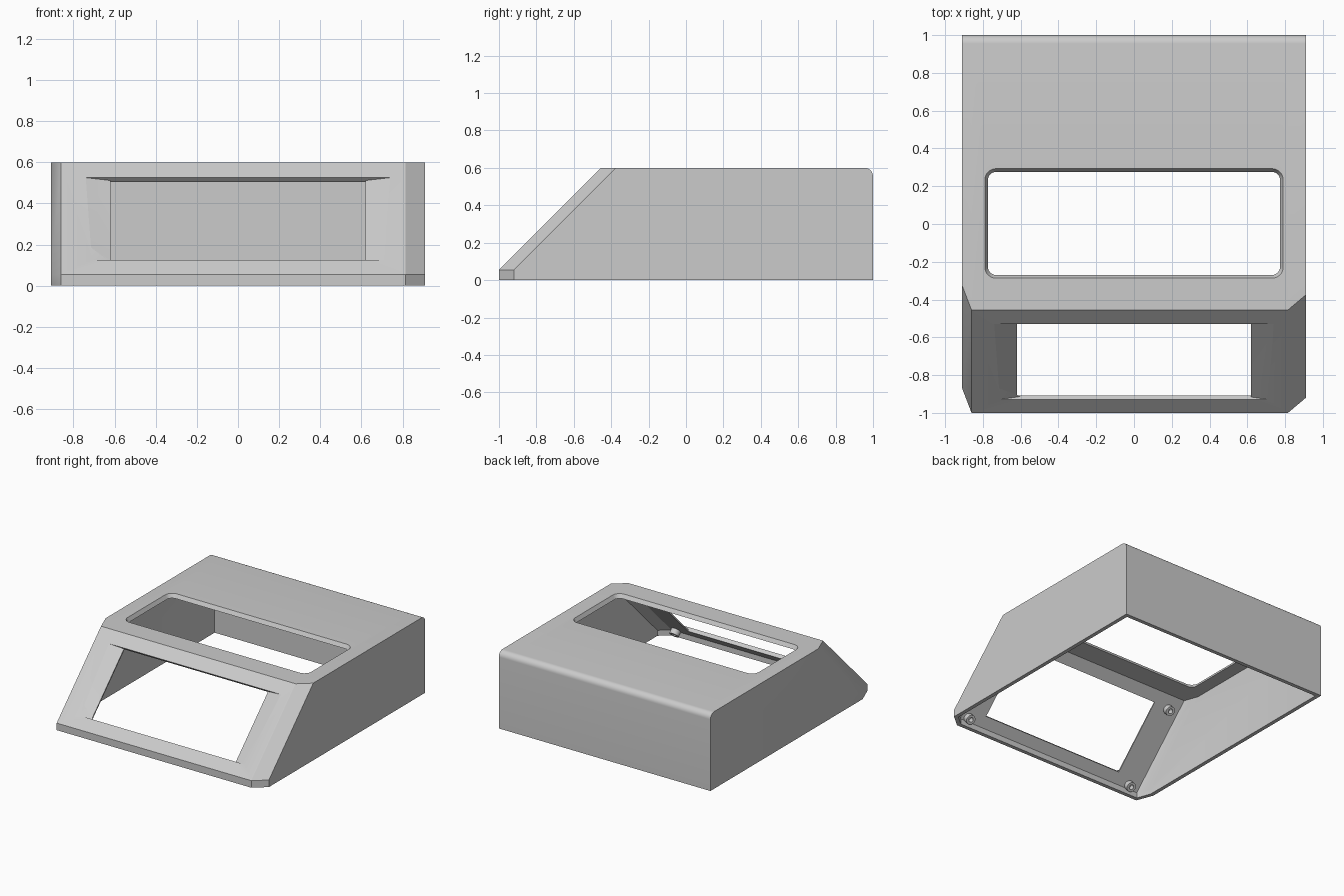
import bpy
import bmesh
from math import sin, cos, pi, sqrt
from mathutils import Vector

if "Cube" in bpy.data.objects:
    bpy.data.objects.remove(bpy.data.objects["Cube"], do_unlink=True)

HEIGHT, LIP, WALL = 0.6, 0.055, 0.03

grey = bpy.data.materials.new("light_grey_plastic")
grey.use_nodes = True
colour = (0.6, 0.6, 0.6, 1)
grey.diffuse_color = colour
grey.node_tree.nodes["Principled BSDF"].inputs["Base Color"].default_value = colour


def add_object(name, bm):
    bmesh.ops.recalc_face_normals(bm, faces=bm.faces)
    mesh = bpy.data.meshes.new(name)
    bm.to_mesh(mesh)
    bm.free()
    mesh.materials.append(grey)
    obj = bpy.data.objects.new(name, mesh)
    bpy.context.collection.objects.link(obj)
    return obj


def loft(name, rings, closed=False):
    """Skin a row of rings; cap the ends, or join the last ring to the first."""
    bm = bmesh.new()
    rows = [[bm.verts.new(p) for p in ring] for ring in rings]
    n = len(rows[0])
    pairs = list(zip(rows, rows[1:]))
    if closed:
        pairs.append((rows[-1], rows[0]))
    else:
        bm.faces.new(rows[0])
        bm.faces.new(rows[-1])
    for a, b in pairs:
        for i in range(n):
            j = (i + 1) % n
            bm.faces.new((a[i], a[j], b[j], b[i]))
    return add_object(name, bm)


def hull(name, points):
    bm = bmesh.new()
    for p in points:
        bm.verts.new(p)
    bmesh.ops.convex_hull(bm, input=bm.verts)
    return add_object(name, bm)


def on_slope(x, s, depth):
    """Point at distance s up the sloping panel and depth behind its face."""
    return Vector((x, -1 + (s + depth) / sqrt(2), LIP + (s - depth) / sqrt(2)))


def smooth(obj):
    bpy.ops.object.select_all(action="DESELECT")
    obj.select_set(True)
    bpy.context.view_layer.objects.active = obj
    bpy.ops.object.shade_smooth_by_angle(angle=0.5)


def stations(profile, offsets):
    # the front corners are cut back: only the front of the profile shifts
    return [[(x, y + (shift if y < 0 else 0), z) for y, z in profile]
            for x, shift in offsets]


# Housing body: side profile with a rounded rear top edge
R = 0.045
rear = [(1 - R + R * sin(a * pi / 16), HEIGHT - R + R * cos(a * pi / 16))
        for a in range(9)]
outer = [(-1, 0), (-1, LIP), (LIP - 1 + HEIGHT - 2 * LIP, HEIGHT)] + rear + [(1, 0)]
housing = loft("housing", stations(
    outer, [(-0.91, 0.13), (-0.86, 0), (0.815, 0), (0.91, 0.08)]))

# Hollow interior, open underneath
front = WALL - 1
rise = 1 + LIP - WALL * sqrt(2)
top = HEIGHT - WALL
inner = [(front, -0.1), (front, front + rise), (top - rise, top),
         (1 - WALL, top), (1 - WALL, -0.1)]
cutters = [loft("interior_cutter", stations(
    inner, [(-0.88, 0.107), (-0.84, 0), (0.804, 0), (0.88, 0.064)]))]

# Front window with shallow flared sides
LOW, HIGH = 0.1, 0.665
cutters.append(hull("window_cutter", [
    on_slope(x, s, d) for x in (-0.62, 0.62) for s in (LOW, HIGH) for d in (-0.1, 0.1)]))
for side in (-1, 1):
    points = [on_slope(side * 0.71, LOW, 0), on_slope(side * 0.74, HIGH, 0)]
    points += [on_slope(side * 0.6, s, d) for s in (LOW, HIGH) for d in (-0.02, 0.023)]
    cutters.append(hull("flare_cutter", points))


# Rounded opening in the top, with a chamfered rim
def rounded_rect(grow, z):
    r = 0.06 + grow
    ring = []
    for q, (sx, sy) in enumerate([(1, 1), (-1, 1), (-1, -1), (1, -1)]):
        for i in range(9):
            a = (q + i / 8) * pi / 2
            ring.append((sx * 0.73 + r * cos(a), sy * 0.23 + r * sin(a) + 0.003, z))
    return ring


cutters.append(loft("top_opening_cutter", [
    rounded_rect(0.017, HEIGHT + WALL), rounded_rect(-0.017, top), rounded_rect(-0.017, 0.5)]))

# Cut the housing, then discard the cutters
for cutter in cutters:
    cutter.hide_render = True
    mod = housing.modifiers.new(cutter.name, "BOOLEAN")
    mod.operation = "DIFFERENCE"
    mod.solver = "EXACT"
    mod.object = cutter
bpy.context.view_layer.update()
evaluated = housing.evaluated_get(bpy.context.evaluated_depsgraph_get())
cut_mesh = bpy.data.meshes.new_from_object(evaluated)
housing.modifiers.clear()
housing.data = cut_mesh
for cutter in cutters:
    bpy.data.objects.remove(cutter, do_unlink=True)
smooth(housing)

# Hollow screw posts behind the window corners
for side, across in (("right", -0.75), ("left", 0.75)):
    for level, s in (("lower", 0.04), ("upper", 0.655)):
        rings = [[on_slope(across + r * cos(i * pi / 12), s + r * sin(i * pi / 12), d)
                  for i in range(24)]
                 for r, d in ((0.036, 0.026), (0.036, 0.07), (0.018, 0.07), (0.018, 0.026))]
        smooth(loft(f"{level}_{side}_screw_post", rings, closed=True))
